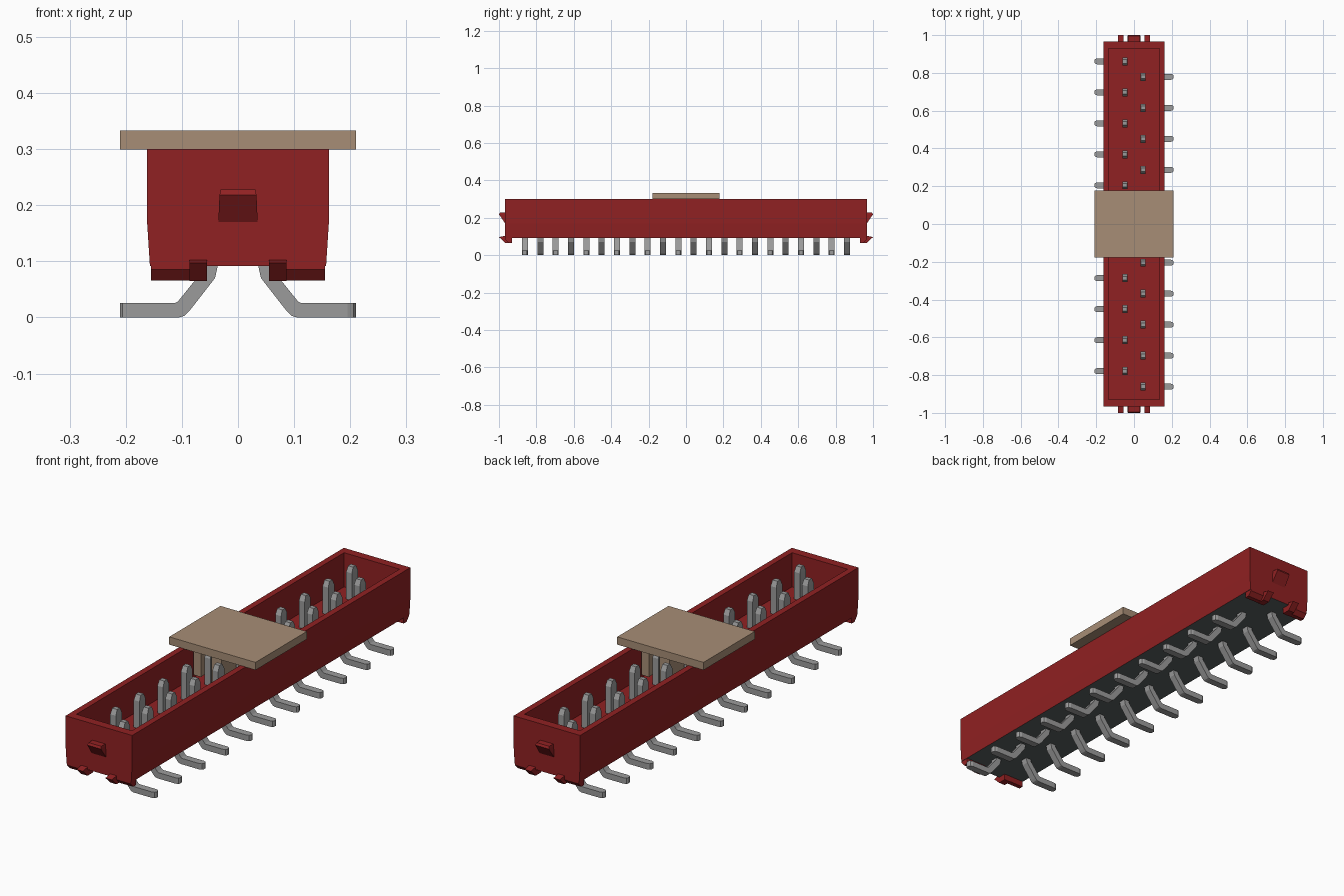
import bpy, bmesh

cube = bpy.data.objects.get("Cube")
if cube:
    bpy.data.objects.remove(cube)


def material(name, r, g, b):
    m = bpy.data.materials.new(name)
    m.use_nodes = True
    m.diffuse_color = (r, g, b, 1)
    m.node_tree.nodes["Principled BSDF"].inputs["Base Color"].default_value = (r, g, b, 1)
    return m


RED = material("red plastic", 0.28, 0.015, 0.016)
DARK = material("dark underside", 0.1, 0.115, 0.115)
TAN = material("tan plastic", 0.39, 0.27, 0.18)
METAL = material("grey metal", 0.33, 0.33, 0.33)


def loft(name, rings, *mats):
    """Join successive four-point rings and cap both ends."""
    bm = bmesh.new()
    loops = [[bm.verts.new(p) for p in ring] for ring in rings]
    for a, b in zip(loops, loops[1:]):
        for i in range(len(a)):
            j = (i + 1) % len(a)
            bm.faces.new((a[i], a[j], b[j], b[i]))
    first = bm.faces.new(loops[0][::-1])
    bm.faces.new(loops[-1])
    first.material_index = len(mats) - 1
    bmesh.ops.recalc_face_normals(bm, faces=bm.faces[:])
    mesh = bpy.data.meshes.new(name)
    bm.to_mesh(mesh)
    bm.free()
    for m in mats:
        mesh.materials.append(m)
    obj = bpy.data.objects.new(name, mesh)
    bpy.context.collection.objects.link(obj)
    return obj


def rect(hx, hy, z):
    return [(-hx, -hy, z), (hx, -hy, z), (hx, hy, z), (-hx, hy, z)]


def box(name, x0, x1, y0, y1, z0, z1, mat):
    return loft(name, [[(x0, y0, z), (x1, y0, z), (x1, y1, z), (x0, y1, z)]
                       for z in (z0, z1)], mat)


def prism(name, x0, x1, profile, mat):
    """Extrude a (y, z) profile along x."""
    return loft(name, [[(x, y, z) for y, z in profile] for x in (x0, x1)], mat)


# Open shroud: outside wall, rim, inside wall and floor, with a dark underside
loft("housing", [rect(0.157, 0.967, 0.092), rect(0.162, 0.967, 0.17),
                 rect(0.162, 0.967, 0.3), rect(0.135, 0.93, 0.3),
                 rect(0.135, 0.93, 0.15)], RED, DARK)

# Catch, feet and clips at each end
for end, s in (("front", -1), ("back", 1)):
    loft(end + "_catch", [
        [(-0.035, s * 0.96, 0.17), (0.035, s * 0.96, 0.17),
         (0.035, s * 0.967, 0.17), (-0.035, s * 0.967, 0.17)],
        [(-0.033, s * 0.96, 0.218), (0.033, s * 0.96, 0.218),
         (0.033, s, 0.218), (-0.033, s, 0.218)],
        [(-0.031, s * 0.96, 0.228), (0.031, s * 0.96, 0.228),
         (0.031, s * 0.995, 0.228), (-0.031, s * 0.995, 0.228)]], RED)
    for side, t in (("right", -1), ("left", 1)):
        foot = [(0.967, 0.1), (0.967, 0.085), (0.95, 0.066), (0.93, 0.066), (0.93, 0.1)]
        prism(f"{end}_{side}_foot", t * 0.057, t * 0.155,
              [(s * y, z) for y, z in foot], RED)
        clip = [(0.96, 0.104), (1, 0.097), (0.967, 0.065), (0.93, 0.065), (0.93, 0.1)]
        prism(f"{end}_{side}_clip", t * 0.055, t * 0.086,
              [(s * y, z) for y, z in clip], RED)

# Contact stations: lower x, z, upper x, z, half width
STATIONS = [
    (0.210, 0, 0.210, 0.026, 0.006), (0.206, 0, 0.206, 0.026, 0.012),
    (0.195, 0, 0.195, 0.026, 0.016), (0.105, 0, 0.112, 0.026, 0.016),
    (0.095, 0.003, 0.108, 0.028, 0.016), (0.087, 0.011, 0.105, 0.031, 0.016),
    (0.041, 0.07, 0.063, 0.083, 0.016), (0.036, 0.092, 0.062, 0.095, 0.016),
    (0.034, 0.13, 0.062, 0.13, 0.021), (0.034, 0.27, 0.062, 0.27, 0.021),
    (0.036, 0.293, 0.06, 0.293, 0.01),
]
PITCH = 0.082
for i in range(22):
    t = 1 if i % 2 == 0 else -1
    y = (i - 10.5) * PITCH
    loft(f"contact_{i + 1}", [
        [(t * xl, y - w, zl), (t * xu, y - w, zu), (t * xu, y + w, zu), (t * xl, y + w, zl)]
        for xl, zl, xu, zu, w in STATIONS], METAL)

# Pick-up cap with a central spine and gripping legs
box("cap_plate", -0.21, 0.21, -0.178, 0.178, 0.299, 0.333, TAN)
box("cap_spine", -0.025, 0.025, -0.15, 0.15, 0.17, 0.3, TAN)
for s in (-1, 1):
    for t in (-1, 1):
        box("cap_leg", t * 0.09, t * 0.125, s * 0.1, s * 0.13, 0.17, 0.3, TAN)
